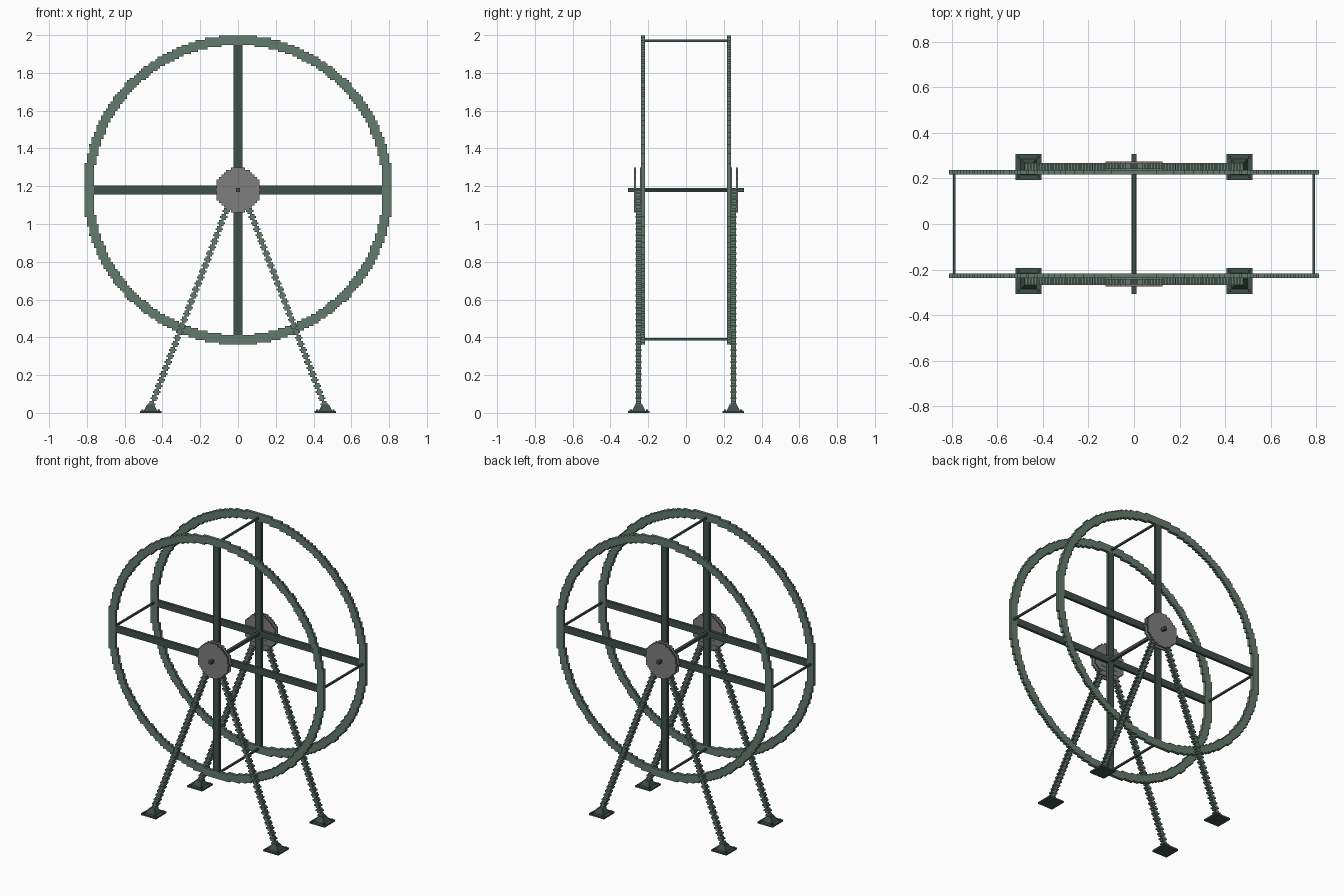
import bpy, bmesh, math
from mathutils import Matrix, Vector

cube = bpy.data.objects.get("Cube")
if cube:
    bpy.data.objects.remove(cube)


def material(name, rgb):
    m = bpy.data.materials.new(name)
    m.use_nodes = True
    col = [c ** 2.2 for c in rgb] + [1]
    m.diffuse_color = col
    m.node_tree.nodes["Principled BSDF"].inputs["Base Color"].default_value = col
    return m


GREEN = material("sage green", (0.39, 0.48, 0.43))
DARK = material("dark green", (0.26, 0.32, 0.295))
GREY = material("hub grey", (0.49, 0.49, 0.49))

V = 0.0125          # block size
CZ = 1.18           # wheel centre height
RING_Y = 0.227      # wheel plane


def box(bm, x0, x1, y0, y1, z0, z1):
    mid = Vector((x0 + x1, y0 + y1, z0 + z1)) / 2
    size = Matrix.Diagonal((abs(x1 - x0), abs(y1 - y0), abs(z1 - z0), 1))
    bmesh.ops.create_cube(bm, size=1, matrix=Matrix.Translation(mid) @ size)


def finish(bm, name, mat):
    mesh = bpy.data.meshes.new(name)
    bm.to_mesh(mesh)
    bm.free()
    mesh.materials.append(mat)
    ob = bpy.data.objects.new(name, mesh)
    bpy.context.collection.objects.link(ob)
    return ob


def block_disc(name, mat, y0, y1, outer, inner=0):
    """Stepped disc or ring built from horizontal runs of blocks."""
    bm = bmesh.new()

    def reach(r, z):
        return (math.floor(math.sqrt(r * r - z * z) / V + 0.5)) * V if abs(z) < r else 0

    n = int(outer / V + 0.5)
    for j in range(-n, n + 1):
        z = j * V
        a, b = reach(inner, z), reach(outer, z)
        z0, z1 = CZ + z - V / 2, CZ + z + V / 2
        if b <= 0:
            continue
        if a > 0:
            box(bm, a, b, y0, y1, z0, z1)
            box(bm, -b, -a, y0, y1, z0, z1)
        else:
            box(bm, -b, b, y0, y1, z0, z1)
    return finish(bm, name, mat)


for side, s in (("front", -1), ("back", 1)):
    # Wheel rim and the four spokes
    block_disc(side + "_rim", GREEN, s * (RING_Y - 0.01), s * (RING_Y + 0.01), 0.818, 0.767)
    bm = bmesh.new()
    y0, y1 = s * (RING_Y - 0.009), s * (RING_Y + 0.009)
    box(bm, -0.77, 0.77, y0, y1, CZ - 0.023, CZ + 0.023)
    box(bm, -0.023, 0.023, y0, y1, CZ - 0.77, CZ + 0.77)
    finish(bm, side + "_spokes", DARK)

    # Hub discs on both sides of the leg tops
    block_disc(side + "_inner_hub", GREY, s * 0.237, s * 0.243, 0.119)
    block_disc(side + "_outer_hub", GREY, s * 0.264, s * 0.274, 0.119)

    for hand, h in (("left", 1), ("right", -1)):
        # Stepped leg with ribs
        bm = bmesh.new()
        steps = 36
        dz = (CZ - 0.03) / steps
        for i in range(steps):
            x = h * (0.462 - 0.442 * (i + 0.5) / steps)
            z = 0.03 + i * dz
            box(bm, x - 0.012, x + 0.012, s * 0.238, s * 0.264, z, z + dz)
            box(bm, x - 0.02, x + 0.02, s * 0.235, s * 0.267, z + dz * 0.35, z + dz * 0.65)
        finish(bm, f"{side}_{hand}_leg", GREEN)

        # Foot plate, sloped collar and corner bolts
        bm = bmesh.new()
        cx, cy = h * 0.463, s * 0.25
        box(bm, cx - 0.057, cx + 0.057, cy - 0.057, cy + 0.057, 0, 0.011)
        bmesh.ops.create_cone(
            bm, cap_ends=True, segments=4, radius1=0.05, radius2=0.026, depth=0.034,
            matrix=Matrix.Translation((cx, cy, 0.028)) @ Matrix.Rotation(math.pi / 4, 4, "Z"))
        for bx in (-0.043, 0.043):
            for by in (-0.043, 0.043):
                box(bm, cx + bx - 0.006, cx + bx + 0.006,
                    cy + by - 0.006, cy + by + 0.006, 0.011, 0.018)
        finish(bm, f"{side}_{hand}_foot", DARK)

# Axle and the four tie bars between the rims
bm = bmesh.new()
box(bm, -0.01, 0.01, -0.307, 0.307, CZ - 0.01, CZ + 0.01)
finish(bm, "axle", DARK)
bm = bmesh.new()
for x, z in ((0.79, 0), (-0.79, 0), (0, 0.79), (0, -0.79)):
    box(bm, x - 0.006, x + 0.006, -RING_Y, RING_Y, CZ + z - 0.006, CZ + z + 0.006)
finish(bm, "tie_bars", DARK)
